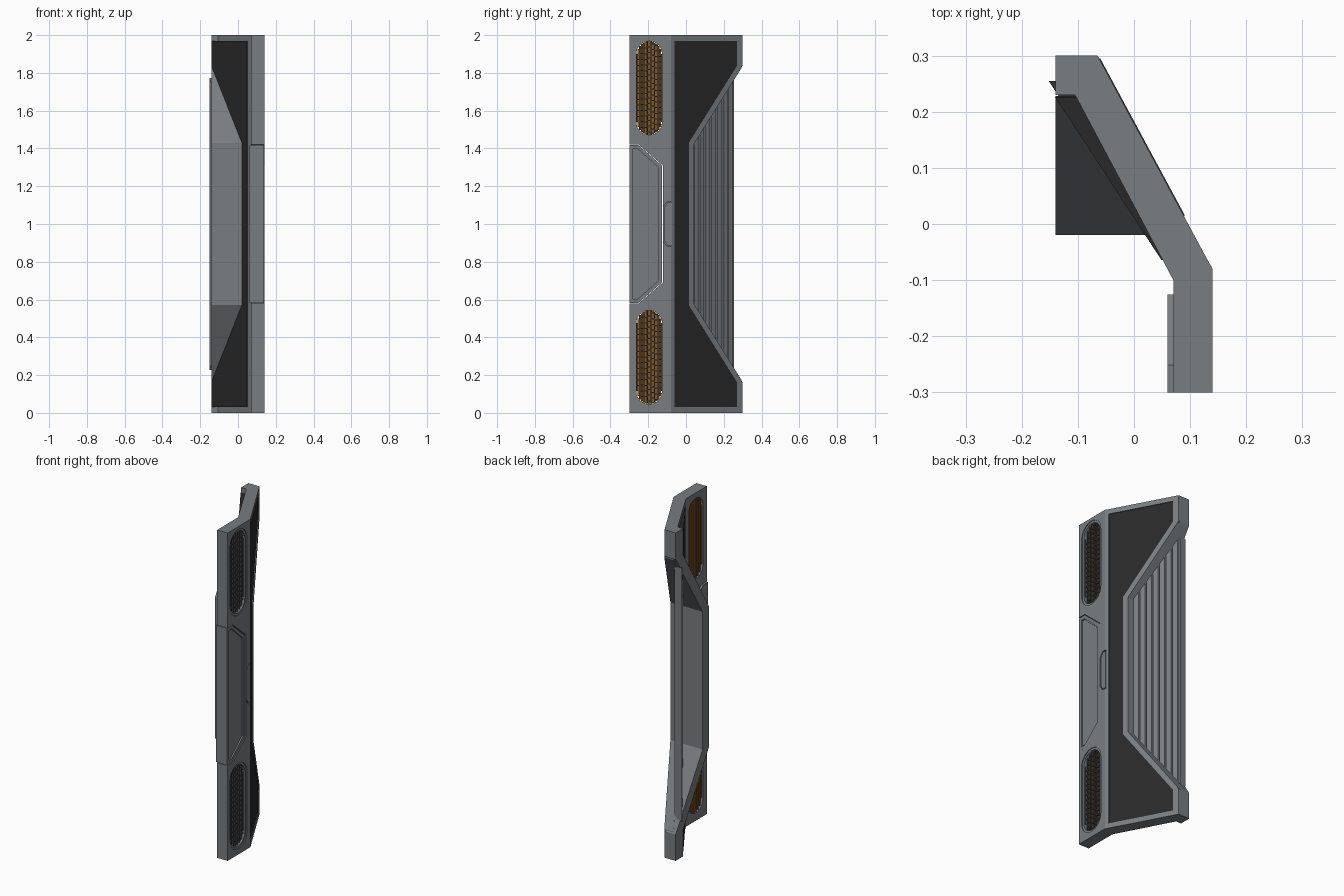
import bpy, bmesh, math

if "Cube" in bpy.data.objects:
    bpy.data.objects.remove(bpy.data.objects["Cube"])

def mat(name, r, g, b):
    m = bpy.data.materials.new(name)
    m.diffuse_color = (r, g, b, 1)
    m.use_nodes = True
    m.node_tree.nodes["Principled BSDF"].inputs["Base Color"].default_value = m.diffuse_color
    return m

GREY = mat("panel grey", 0.19, 0.205, 0.215)
DARK = mat("dark panel", 0.022, 0.022, 0.022)
BROWN = mat("grille brown", 0.23, 0.095, 0.02)
MESH = mat("grille grey", 0.075, 0.075, 0.075)

def finish(name, bm, material):
    bmesh.ops.recalc_face_normals(bm, faces=bm.faces)
    me = bpy.data.meshes.new(name)
    bm.to_mesh(me)
    bm.free()
    me.materials.append(material)
    ob = bpy.data.objects.new(name, me)
    bpy.context.collection.objects.link(ob)
    return ob

def prism(bm, a, b):
    """Solid between two matching vertex loops."""
    va, vb = [bm.verts.new(p) for p in a], [bm.verts.new(p) for p in b]
    bm.faces.new(va)
    bm.faces.new(vb[::-1])
    for i in range(len(va)):
        j = (i + 1) % len(va)
        bm.faces.new((va[i], va[j], vb[j], vb[i]))

def slab(name, poly, xf, xb, material):
    """(y, z) outline between front and back x, each a number or function of y."""
    f = xf if callable(xf) else lambda y: xf
    b = xb if callable(xb) else lambda y: xb
    bm = bmesh.new()
    prism(bm, [(f(y), y, z) for y, z in poly], [(b(y), y, z) for y, z in poly])
    return finish(name, bm, material)

def post(name, poly, z0, z1, material):
    """(x, y) outline extruded upwards."""
    bm = bmesh.new()
    prism(bm, [(x, y, z0) for x, y in poly], [(x, y, z1) for x, y in poly])
    return finish(name, bm, material)

def box(bm, x0, x1, y0, y1, z0, z1):
    prism(bm, [(x0, y0, z0), (x1, y0, z0), (x1, y1, z0), (x0, y1, z0)],
          [(x0, y0, z1), (x1, y0, z1), (x1, y1, z1), (x0, y1, z1)])

def cut(ob, cutter):
    m = ob.modifiers.new("cut", 'BOOLEAN')
    m.operation, m.solver, m.object = 'DIFFERENCE', 'EXACT', cutter
    bpy.context.view_layer.objects.active = ob
    bpy.ops.object.modifier_apply(modifier=m.name)
    bpy.data.objects.remove(cutter)

def sym(top):
    """Complete an upper-half outline with its mirror about z = 1."""
    return top + [(y, 2 - z) for y, z in reversed(top)]

def stadium(yc, zc, r, h, n=16):
    pts = []
    for s, a0 in ((1, 0), (-1, math.pi)):
        for i in range(n + 1):
            a = a0 + math.pi * i / n
            pts.append((yc + r * math.cos(a), zc + s * h + r * math.sin(a)))
    return pts

def face(d):
    """Slanted front plane of the wing, shifted by d in x."""
    return lambda y: 0.14 - (y + 0.08) * 0.539 + d

def rear(y):
    """Slanted rear plane of the dark panel."""
    return 0.02 - (y + 0.02) * 0.653

def edge(y):
    """Height of the notch's sloping edge."""
    return 1.43 + (y - 0.015) * 1.6

# Upright front post, with end bars following the bent plan
front_post = post("front_post", [(0.07, -0.3), (0.14, -0.3), (0.14, -0.08), (0.13, -0.062),
                                 (0.05, -0.062), (0.07, -0.1)], 0, 2, GREY)
plan = [(0.13, -0.062), (-0.065, 0.3), (-0.14, 0.3), (-0.14, 0.23), (-0.105, 0.23), (0.05, -0.062)]
for label, z in (("bottom", 0), ("top", 1.97)):
    post(label + "_end_bar", plan, z, z + 0.03, GREY)

# Corner blocks at the rear end
for label, s in (("top", 1), ("bottom", -1)):
    def m(p):
        return [(y, z if s > 0 else 2 - z) for y, z in p]
    slab(label + "_corner_block", m([(0.23, 1.98), (0.3, 1.98), (0.3, 1.84), (0.23, 1.73)]),
         face(-0.012), -0.14, GREY)
    slab(label + "_corner_edge", m([(0.27, 1.98), (0.3, 1.98), (0.3, 1.84), (0.27, 1.80)]),
         face(0), -0.13, GREY)

# Dark wing panel, front skin and thicker rear part
for label, y1, xf, xb in (("front", 0.27, face(-0.005), face(-0.04)),
                          ("rear", 0.226, face(-0.03), rear)):
    slab("dark_panel_" + label,
         sym([(-0.064, 1.97), (y1, 1.97), (y1, edge(y1)), (0.015, 1.43)]), xf, xb, DARK)

# Grey rim around the notch, and the open-backed housing behind it
slab("notch_rim", sym([(0.295, edge(0.295)), (0.015, 1.43)]) +
     sym([(0.295, edge(0.295) - 0.05), (0.04, 1.42)])[::-1], face(0.002), face(-0.06), GREY)
slab("housing_walls", sym([(0.228, 1.84), (-0.02, 1.43)]) +
     sym([(0.228, edge(0.228) - 0.05), (0.04, 1.42)])[::-1], face(-0.05), -0.14, GREY)

# Slanted ribbed infill
def rib_front(d):
    return lambda y: 0.062 - (y - 0.01) * 0.67 + d
slab("rib_backing", sym([(0.255, edge(0.255) - 0.04), (0.03, 1.42)]),
     rib_front(-0.012), rib_front(-0.05), GREY)
for i in range(7):
    y0 = 0.043 + i * 0.0305
    y1 = y0 + 0.023
    slab("rib", sym([(y1, edge(y1) - 0.045), (y0, edge(y0) - 0.045)]),
         rib_front(0), rib_front(-0.02), GREY)

# Vents: stepped rounded openings with slats and a brick-pattern mesh
YC, H, R = -0.195, 0.18, 0.068
for zc in (0.295, 1.72):
    cut(front_post, slab("cutter", stadium(YC, zc, 0.081, H), 0.2, 0.135, GREY))
    cut(front_post, slab("cutter", stadium(YC, zc, R, H), 0.2, 0, GREY))
    slats, mesh = bmesh.new(), bmesh.new()
    def reach(dy):
        return H + math.sqrt(max(R * R - dy * dy, 0))
    for i in range(-3, 4):
        dy = i * 0.019
        h = reach(abs(dy) + 0.006)
        box(slats, 0.1, 0.115, YC + dy - 0.006, YC + dy + 0.006, zc - h, zc + h)
    for i in range(-4, 4):
        dy = (i + 0.5) * 0.019
        h = reach(abs(dy) + 0.005)
        box(slats, 0.075, 0.088, YC + dy - 0.006, YC + dy + 0.006, zc - h, zc + h)
        box(mesh, 0.118, 0.127, YC + dy - 0.0025, YC + dy + 0.0025, zc - h, zc + h)
        if i == 3:
            continue
        k = -h + (0.015 if i % 2 else 0.03)
        while k < h:
            box(mesh, 0.119, 0.126, YC + dy, YC + dy + 0.019, zc + k - 0.003, zc + k + 0.003)
            k += 0.03
    finish("vent_slats", slats, BROWN)
    finish("vent_mesh", mesh, MESH)

# Centre access panel set into the post, with a sunk inner face
cut(front_post, slab("cutter", sym([(-0.35, 1.42), (-0.25, 1.42), (-0.123, 1.31)]), 0.2, 0, GREY))
access = slab("access_panel", sym([(-0.3, 1.417), (-0.251, 1.417), (-0.126, 1.308)]), 0.137, 0.06, GREY)
cut(access, slab("cutter", sym([(-0.28, 1.397), (-0.255, 1.397), (-0.146, 1.298)]), 0.2, 0.128, GREY))
slab("access_inner_face", sym([(-0.276, 1.391), (-0.257, 1.391), (-0.15, 1.294)]), 0.132, 0.12, GREY)

# Small latch plate beside it
cut(front_post, slab("cutter", sym([(-0.075, 1.12), (-0.1, 1.12), (-0.12, 1.09)]), 0.2, 0.13, GREY))
slab("latch_plate", sym([(-0.075, 1.115), (-0.098, 1.115), (-0.116, 1.087)]), 0.138, 0.125, GREY)
